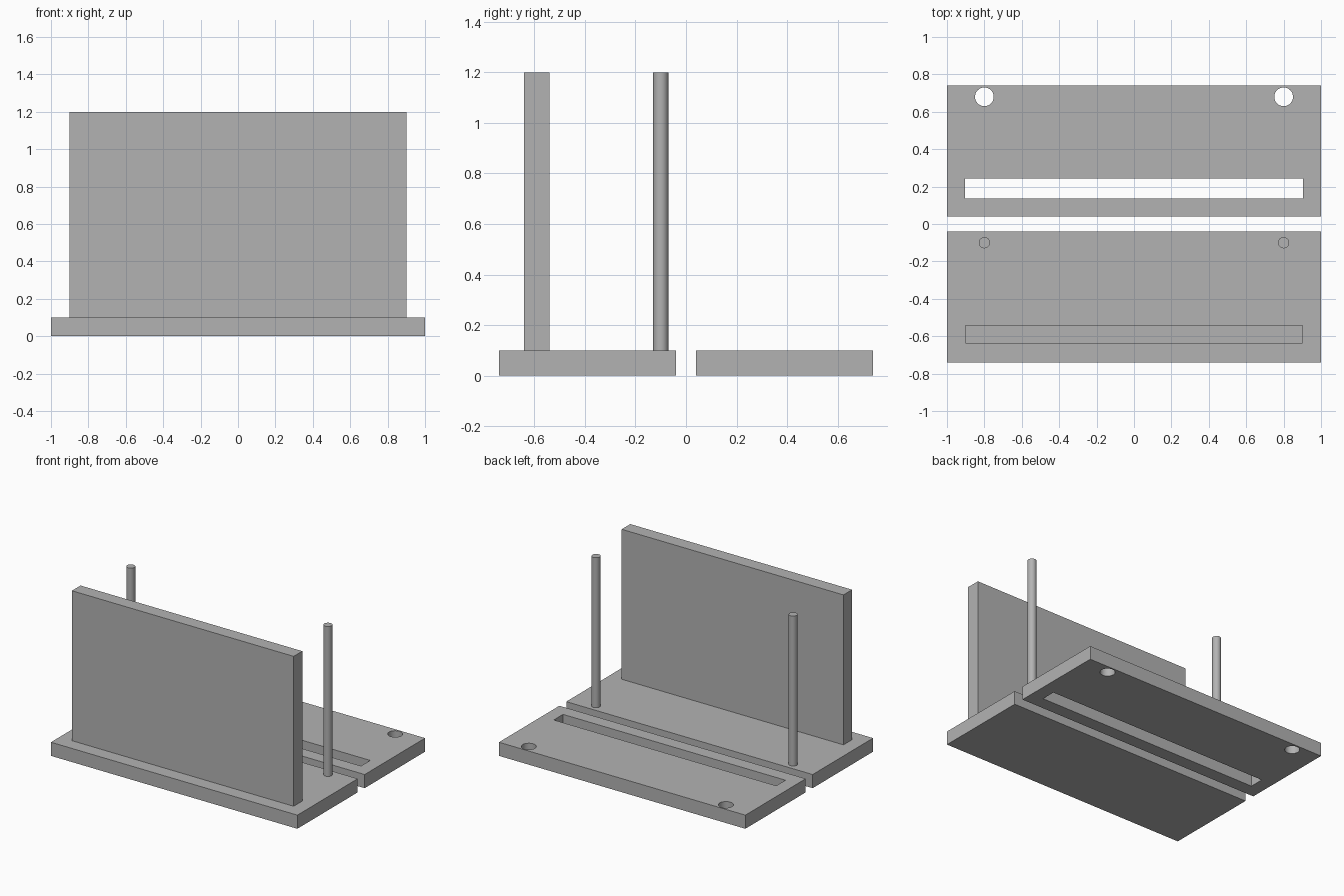
import bpy

if "Cube" in bpy.data.objects:
    bpy.data.objects.remove(bpy.data.objects["Cube"], do_unlink=True)

grey = bpy.data.materials.new("plain grey")
grey.use_nodes = True
GREY = (0.45, 0.45, 0.45, 1)
grey.diffuse_color = GREY
grey.node_tree.nodes["Principled BSDF"].inputs["Base Color"].default_value = GREY

THICK = 0.1      # plate thickness
HEIGHT = 1.2     # top of wall and rods
SHIFT = 0.78     # spacing between matching features of the two plates
WALL_Y, ROD_Y, ROD_X = -0.59, -0.1, 0.8


def box(name, y, size, z0):
    bpy.ops.mesh.primitive_cube_add(size=1, location=(0, y, z0 + size[2] / 2))
    ob = bpy.context.object
    ob.name = name
    ob.scale = size
    bpy.ops.object.transform_apply(location=False, rotation=False, scale=True)
    ob.data.materials.append(grey)
    return ob


def cylinder(name, x, y, radius, z0, z1):
    bpy.ops.mesh.primitive_cylinder_add(vertices=48, radius=radius, depth=z1 - z0,
                                        location=(x, y, (z0 + z1) / 2))
    ob = bpy.context.object
    ob.name = name
    ob.data.materials.append(grey)
    bpy.ops.object.shade_smooth_by_angle()
    return ob


def cut(target, cutter):
    cutter.hide_render = True
    mod = target.modifiers.new("cut", 'BOOLEAN')
    mod.operation = 'DIFFERENCE'
    mod.solver = 'EXACT'
    mod.object = cutter
    bpy.ops.object.select_all(action='DESELECT')
    bpy.context.view_layer.objects.active = target
    target.select_set(True)
    bpy.ops.object.modifier_apply(modifier=mod.name)
    bpy.data.objects.remove(cutter, do_unlink=True)


# Front plate with its upright wall
box("front_plate", -0.39, (2, 0.7, THICK), 0)
box("upright_wall", WALL_Y, (1.8, 0.1, HEIGHT - THICK), THICK)

# Back plate with a slot matching the wall
back_plate = box("back_plate", 0.39, (2, 0.7, THICK), 0)
cut(back_plate, box("slot_cutter", WALL_Y + SHIFT, (1.805, 0.107, 3 * THICK), -THICK))

# Guide rods on the front plate, matching holes in the back plate
for side, x in (("left", ROD_X), ("right", -ROD_X)):
    cylinder(side + "_guide_rod", x, ROD_Y, 0.03, THICK, HEIGHT)
    cut(back_plate, cylinder("hole_cutter", x, ROD_Y + SHIFT, 0.05, -THICK, 2 * THICK))

# Round the hole walls while keeping the rims sharp
bpy.ops.object.select_all(action='DESELECT')
bpy.context.view_layer.objects.active = back_plate
back_plate.select_set(True)
bpy.ops.object.shade_smooth_by_angle()
